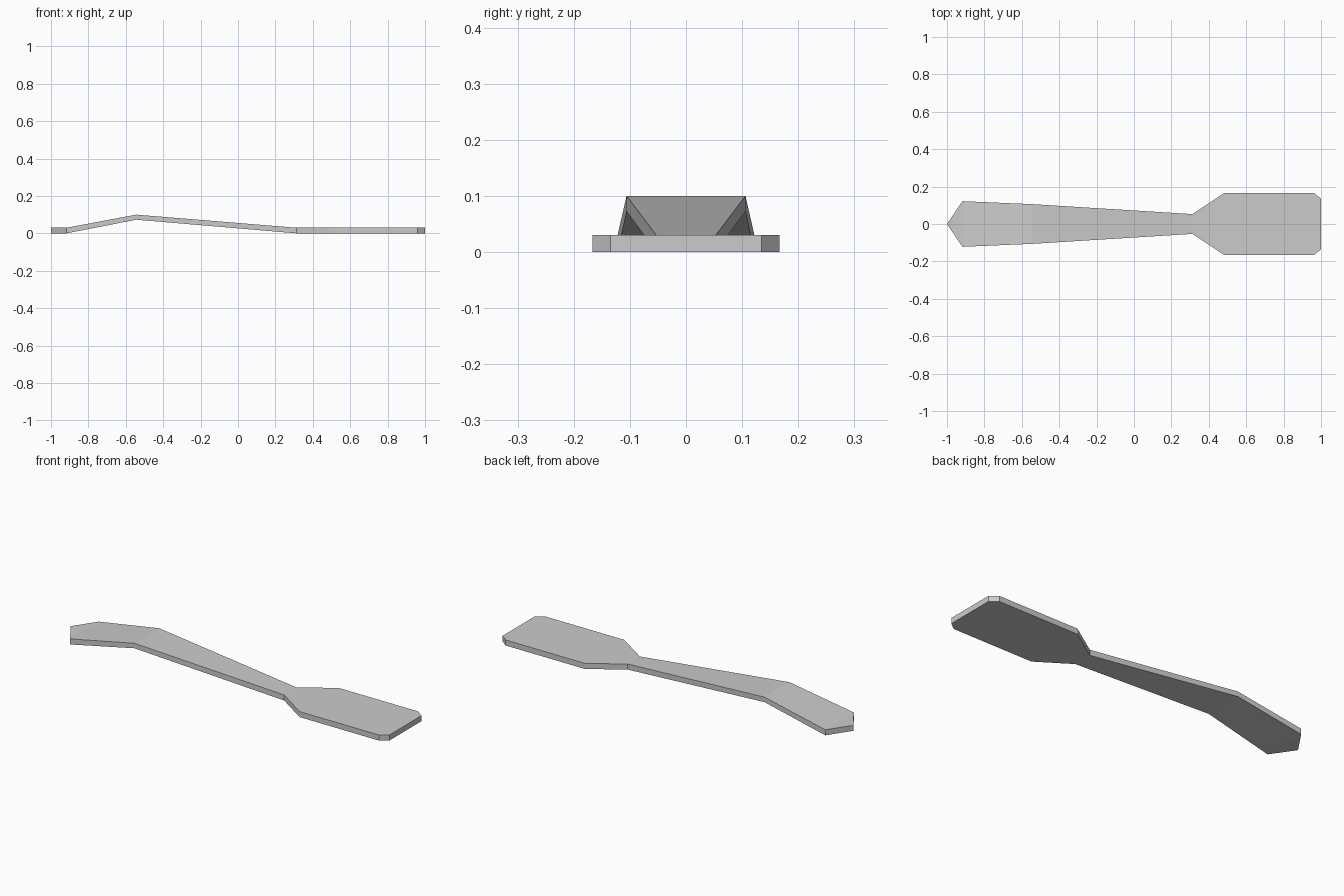
import bpy, bmesh

if "Cube" in bpy.data.objects:
    bpy.data.objects.remove(bpy.data.objects["Cube"])

THICK = 0.03
# Stations along the length: x, half width, underside height, thickness
STATIONS = [
    (-1.0, 0.0, 0.0, THICK),        # pointed tip
    (-0.917, 0.122, 0.0, THICK),
    (-0.544, 0.106, 0.073, 0.027),  # raised bend
    (0.313, 0.053, 0.0, THICK),     # narrow neck
    (0.485, 0.167, 0.0, THICK),     # wide blade
    (0.96, 0.167, 0.0, THICK),
    (1.0, 0.135, 0.0, THICK),       # clipped end
]

bm = bmesh.new()


def ring(x, w, z, t):
    """Cross-section as left and right edges, each (bottom, top)."""
    def edge(y):
        return bm.verts.new((x, y, z)), bm.verts.new((x, y, z + t))
    right = edge(-w)
    left = edge(w) if w else right
    return right, left


def face(*verts):
    bm.faces.new(list(dict.fromkeys(verts)))


# Bent slab: join neighbouring cross-sections
rings = [ring(*s) for s in STATIONS]
for (r0, l0), (r1, l1) in zip(rings, rings[1:]):
    face(r0[1], r1[1], l1[1], l0[1])  # top
    face(r0[0], l0[0], l1[0], r1[0])  # underside
    face(r0[0], r1[0], r1[1], r0[1])  # right side
    face(l0[0], l0[1], l1[1], l1[0])  # left side

# Blunt end cap
r, l = rings[-1]
face(r[0], l[0], l[1], r[1])
bmesh.ops.recalc_face_normals(bm, faces=bm.faces)

mesh = bpy.data.meshes.new("bent_spatula")
bm.to_mesh(mesh)
bm.free()
bpy.context.collection.objects.link(bpy.data.objects.new("bent_spatula", mesh))
